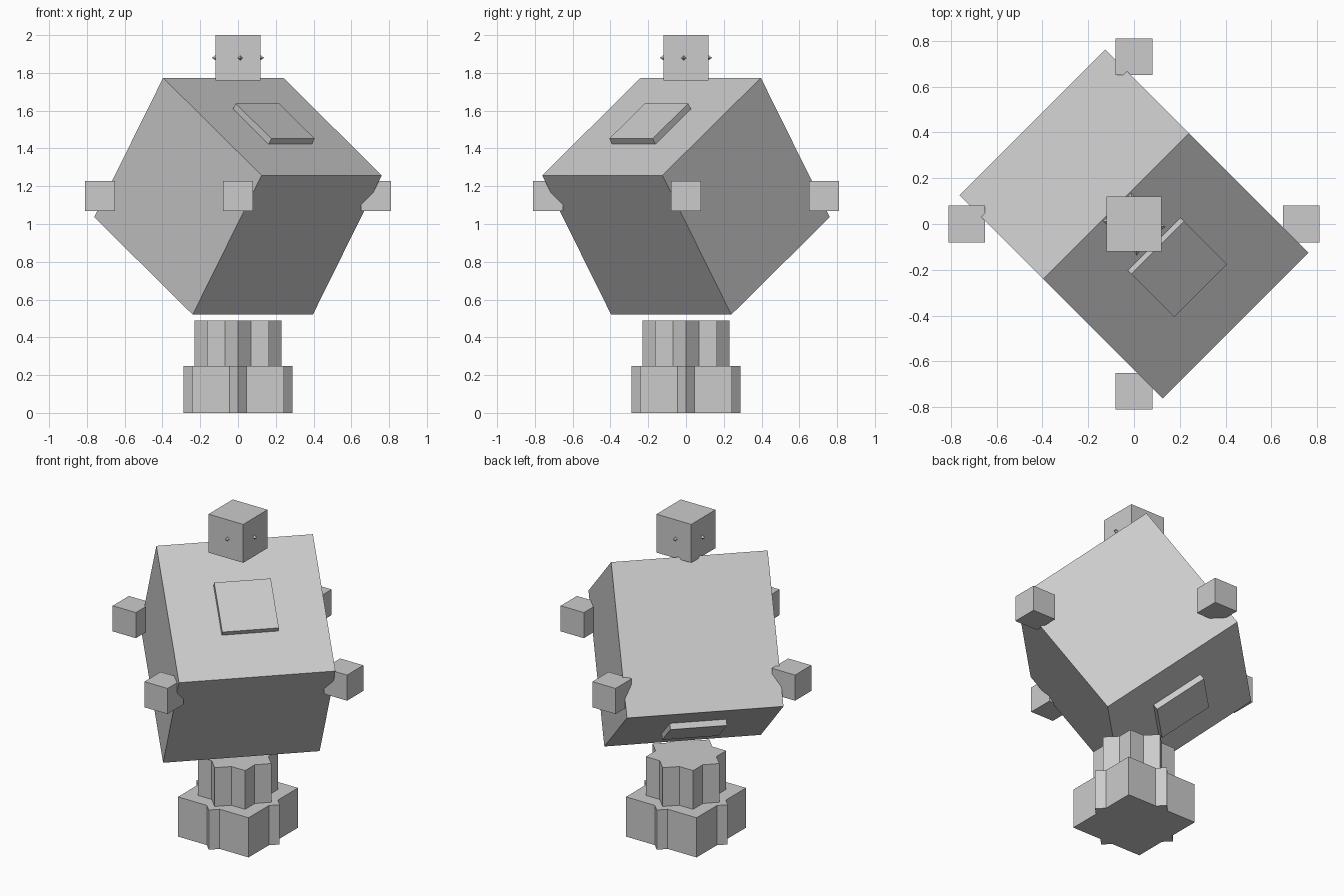
import bpy, math
from mathutils import Matrix, Vector

if "Cube" in bpy.data.objects:
    bpy.data.objects.remove(bpy.data.objects["Cube"])

grey = bpy.data.materials.new("light grey")
grey.diffuse_color = (0.6, 0.6, 0.6, 1)
grey.use_nodes = True
grey.node_tree.nodes["Principled BSDF"].inputs["Base Color"].default_value = grey.diffuse_color


def finish(obj, name):
    obj.name = name
    obj.data.materials.append(grey)
    return obj


def box(name, centre, size, rotation=None):
    bpy.ops.mesh.primitive_cube_add(size=1)
    obj = bpy.context.object
    rot = rotation.to_4x4() if rotation else Matrix.Identity(4)
    obj.data.transform(Matrix.Translation(centre) @ rot @ Matrix.Diagonal((*size, 1)))
    return finish(obj, name)


# tilted body cube: local x runs down the front, y along the ridge, z out of the plate face
tilt = Matrix.Rotation(math.radians(-45), 3, 'Z') @ Matrix.Rotation(math.radians(35), 3, 'Y')
middle = Vector((0, 0, 1.147))
side = 0.9
box("body", middle, (side, side, side), tilt)

# raised square plates on two opposite body faces
for label, s in (("upper", 1), ("lower", -1)):
    centre = middle + tilt @ Vector((0, 0, s * (side / 2 + 0.008)))
    box(label + "_plate", centre, (0.325, 0.325, 0.056), tilt)

# head block and four small studs around it
head_z = 1.88
box("head", (0, 0, head_z), (0.24, 0.24, 0.24))
for i in range(4):
    bpy.ops.mesh.primitive_cone_add(vertices=4, radius1=0.022, radius2=0, depth=0.03)
    stud = bpy.context.object
    shift = 0.012 if i % 2 else -0.012
    stud.data.transform(Matrix.Translation((0, 0, head_z)) @ Matrix.Rotation(i * math.pi / 2, 4, 'Z')
                        @ Matrix.Translation((0.123, shift, 0)) @ Matrix.Rotation(math.pi / 2, 4, 'Y'))
    finish(stud, "head_stud")

# four side blocks round the waist
for i in range(4):
    a = i * math.pi / 2
    box("side_block", (0.73 * math.cos(a), 0.73 * math.sin(a), 1.148), (0.16, 0.16, 0.16))

# two-tier pedestal, each tier a square crossed with a turned square
turned = Matrix.Rotation(math.radians(45), 3, 'Z')
for label, z0, z1, straight, diagonal in (("base", 0, 0.248, 0.488, 0.408),
                                          ("column", 0.248, 0.49, 0.326, 0.326)):
    z, h = (z0 + z1) / 2, z1 - z0
    box(label + "_square", (0, 0, z), (straight, straight, h))
    box(label + "_turned_square", (0, 0, z), (diagonal, diagonal, h), turned)
